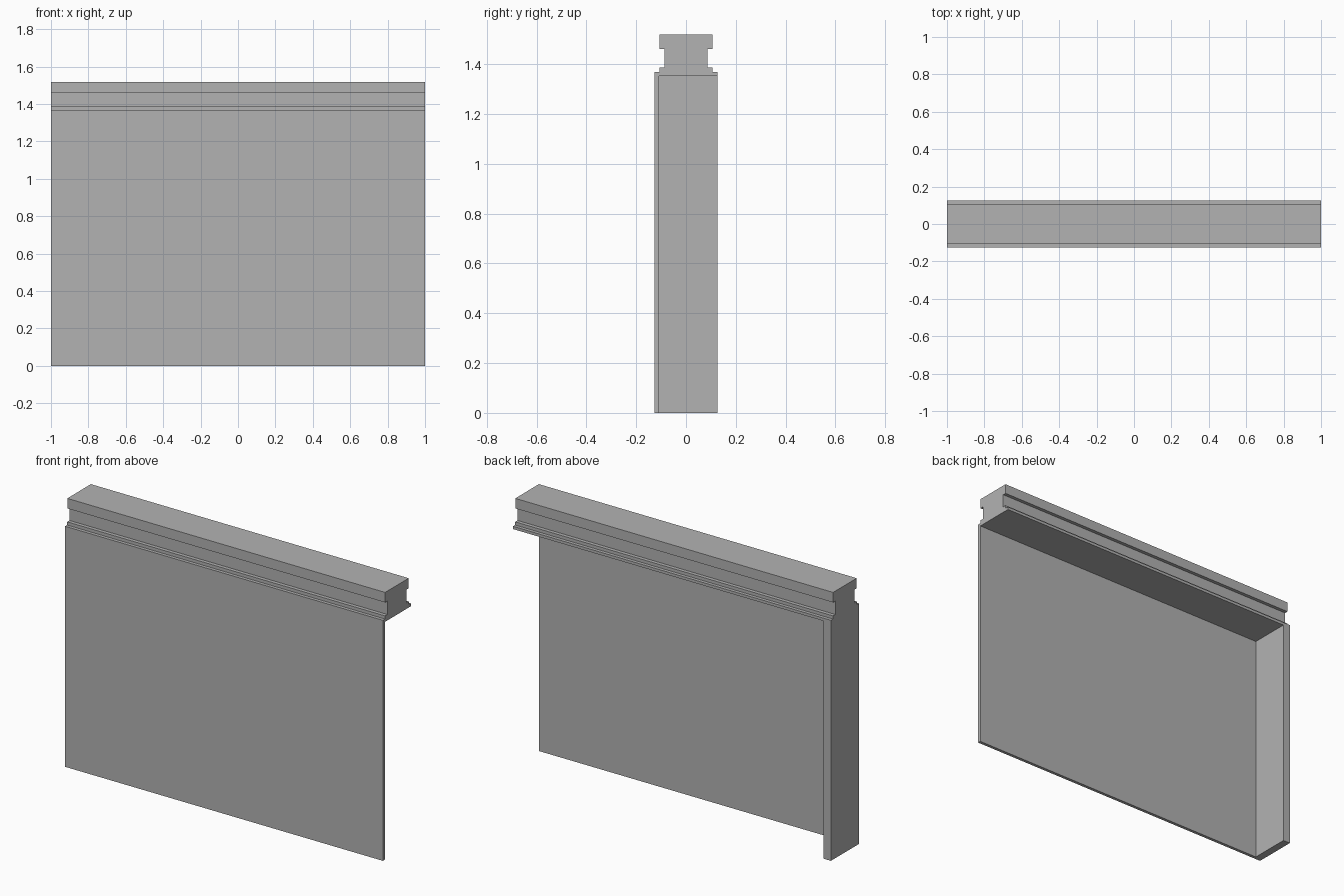
import bpy
import bmesh

cube = bpy.data.objects.get("Cube")
if cube:
    bpy.data.objects.remove(cube, do_unlink=True)

# Overall sizes
HALF_LENGTH = 1.0
HALF_DEPTH = 0.126
LEDGE_BOTTOM = 1.352
SKIN = 0.018
END_THICKNESS = 0.045

grey = bpy.data.materials.new("plain_grey")
grey.use_nodes = True
colour = (0.448, 0.448, 0.448, 1)
grey.diffuse_color = colour
grey.node_tree.nodes["Principled BSDF"].inputs["Base Color"].default_value = colour


def extrude_outline(name, outline, axis, start, end):
    """Extrude a closed 2D outline along x (outline in y, z) or z (outline in x, y)."""
    bm = bmesh.new()
    place = (lambda a, b: (start, a, b)) if axis == "x" else (lambda a, b: (a, b, start))
    face = bm.faces.new([bm.verts.new(place(a, b)) for a, b in outline])
    result = bmesh.ops.extrude_face_region(bm, geom=[face])
    moved = [v for v in result["geom"] if isinstance(v, bmesh.types.BMVert)]
    span = end - start
    bmesh.ops.translate(bm, verts=moved, vec=(span, 0, 0) if axis == "x" else (0, 0, span))
    bmesh.ops.recalc_face_normals(bm, faces=bm.faces[:])
    mesh = bpy.data.meshes.new(name)
    bm.to_mesh(mesh)
    bm.free()
    mesh.materials.append(grey)
    obj = bpy.data.objects.new(name, mesh)
    bpy.context.collection.objects.link(obj)
    return obj


# Front sheet and right end return, one L-shaped plan
inner_x = -HALF_LENGTH + END_THICKNESS
inner_y = -HALF_DEPTH + SKIN
plan = [(-HALF_LENGTH, -HALF_DEPTH), (HALF_LENGTH, -HALF_DEPTH),
        (HALF_LENGTH, inner_y), (inner_x, inner_y),
        (inner_x, HALF_DEPTH), (-HALF_LENGTH, HALF_DEPTH)]
extrude_outline("front_and_end_panel", plan, "z", 0, LEDGE_BOTTOM)

# Moulded top rail: half profile mirrored across its depth
half = [(HALF_DEPTH, LEDGE_BOTTOM), (HALF_DEPTH, 1.368),
        (0.107, 1.368), (0.107, 1.386),
        (0.086, 1.386), (0.086, 1.462),
        (0.106, 1.462), (0.106, 1.519)]
profile = half + [(-y, z) for y, z in reversed(half)]
extrude_outline("top_rail", profile, "x", -HALF_LENGTH, HALF_LENGTH)
